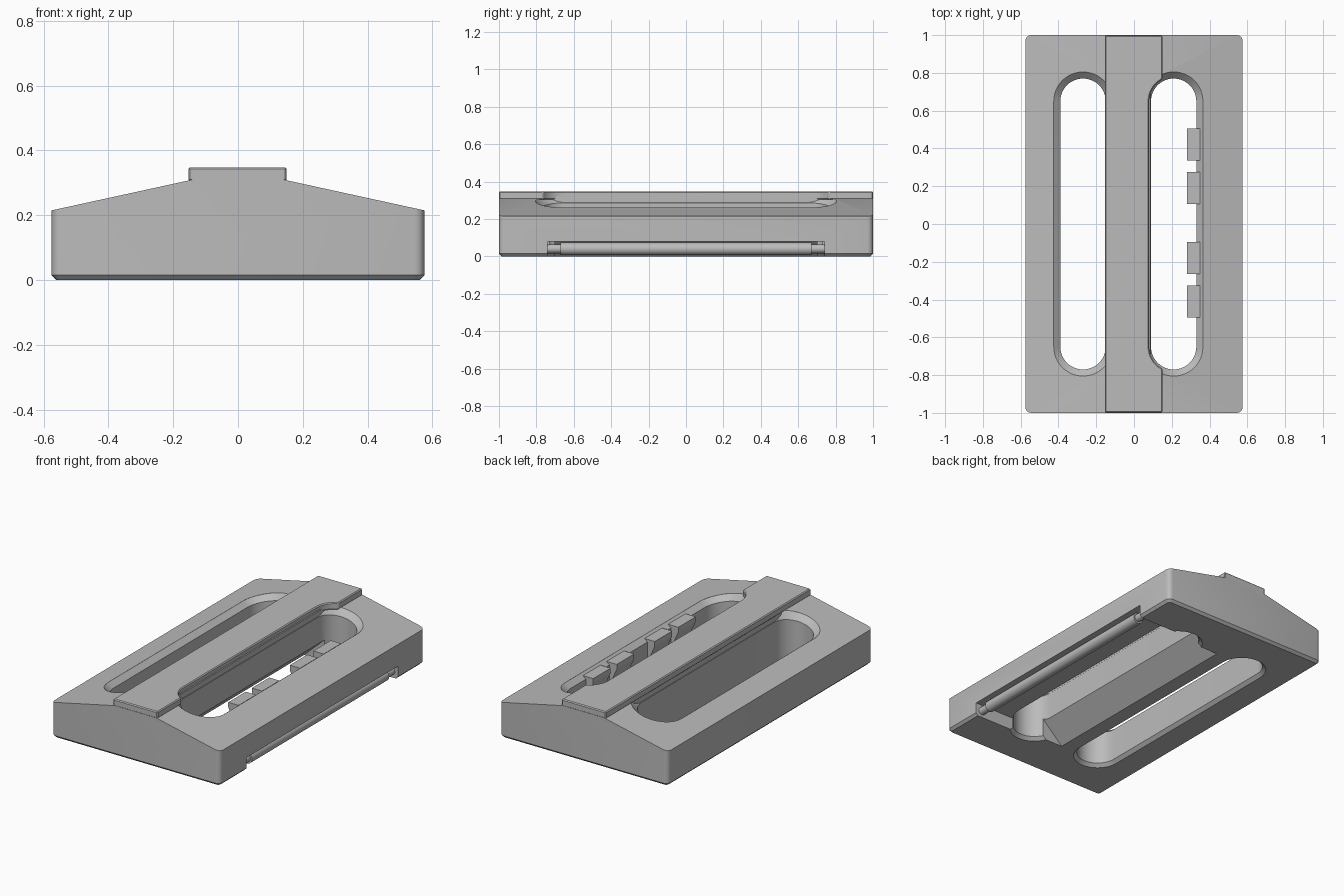
import bpy, bmesh, math

cube = bpy.data.objects.get("Cube")
if cube:
    bpy.data.objects.remove(cube, do_unlink=True)

grey = bpy.data.materials.new("plain_grey")
grey.use_nodes = True
colour = (0.5, 0.5, 0.5, 1)
grey.diffuse_color = colour
grey.node_tree.nodes["Principled BSDF"].inputs["Base Color"].default_value = colour

SLOPE = 0.22


def surface(x, side):
    """Height of the sloping top on one side."""
    return 0.31 - SLOPE * (side * x - 0.14)


def loft(name, rings):
    """Closed solid skinned through rings of matching points."""
    bm = bmesh.new()
    loops = [[bm.verts.new(p) for p in ring] for ring in rings]
    n = len(loops[0])
    for a, b in zip(loops, loops[1:]):
        for i in range(n):
            j = (i + 1) % n
            bm.faces.new((a[i], a[j], b[j], b[i]))
    bm.faces.new(loops[0][::-1])
    bm.faces.new(loops[-1])
    bmesh.ops.recalc_face_normals(bm, faces=bm.faces)
    mesh = bpy.data.meshes.new(name)
    bm.to_mesh(mesh)
    bm.free()
    obj = bpy.data.objects.new(name, mesh)
    bpy.context.collection.objects.link(obj)
    mesh.materials.append(grey)
    return obj


def prism(name, profile, y0, y1):
    """Extrude an x-z profile along y."""
    return loft(name, [[(x, y, z) for x, z in profile] for y in (y0, y1)])


def box(name, x0, x1, y, z0, z1):
    return prism(name, [(x0, z0), (x1, z0), (x1, z1), (x0, z1)], -y, y)


def stadium(cx, r, height, reach=0.65, steps=24):
    """Ring with two round ends; height is a function of x."""
    pts = []
    for start, cy in ((0, reach), (math.pi, -reach)):
        for i in range(steps + 1):
            a = start + math.pi * i / steps
            x = cx + r * math.cos(a)
            pts.append((x, cy + r * math.sin(a), height(x)))
    return pts


def apply_modifier(obj, mod):
    bpy.context.view_layer.objects.active = obj
    bpy.ops.object.modifier_apply(modifier=mod.name)


def cut(obj, cutter):
    mod = obj.modifiers.new("cut", "BOOLEAN")
    mod.operation = "DIFFERENCE"
    mod.solver = "EXACT"
    mod.object = cutter
    apply_modifier(obj, mod)
    bpy.data.objects.remove(cutter, do_unlink=True)


def bevel_edges(obj, rule, width, segments):
    bm = bmesh.new()
    bm.from_mesh(obj.data)
    edges = [e for e in bm.edges if rule(*[v.co for v in e.verts])]
    bmesh.ops.bevel(bm, geom=edges, offset=width, segments=segments,
                    profile=0.5, affect="EDGES")
    bm.to_mesh(obj.data)
    bm.free()


def smooth(obj):
    bpy.ops.object.select_all(action="DESELECT")
    obj.select_set(True)
    bpy.context.view_layer.objects.active = obj
    bpy.ops.object.shade_smooth_by_angle(angle=math.radians(25))


# Frame with sloping top, rounded corners and chamfered base
frame = prism("frame", [(-0.575, 0), (0.575, 0), (0.575, 0.215), (0.14, 0.31),
                        (-0.14, 0.31), (-0.575, 0.215)], -1, 1)
bevel_edges(frame, lambda a, b: abs(a.z - b.z) > 0.2 and abs(a.x - b.x) < 0.01, 0.03, 4)
bevel_edges(frame, lambda a, b: a.z < 0.001 and b.z < 0.001, 0.015, 1)

# Two long strap slots with chamfered rims
for side, cx in ((-1, -0.27), (1, 0.21)):
    cut(frame, loft("slot_cutter", [
        stadium(cx, 0.15, lambda x: -0.01),
        stadium(cx, 0.12, lambda x: 0.02),
        stadium(cx, 0.12, lambda x: surface(x, side) - 0.035),
        stadium(cx, 0.155, lambda x: surface(x, side)),
        stadium(cx, 0.155, lambda x: surface(x, side) + 0.1)]))

# Sloped relief under the centre bar and pocket under the left rail
cut(frame, prism("relief_cutter", [(-0.05, -0.01), (0.22, -0.01), (0.22, 0.13),
                                   (0.1, 0.13)], -0.7, 0.7))
cut(frame, box("pocket_cutter", 0.3, 0.7, 0.74, -0.1, 0.08))
smooth(frame)

# Centre bar, scooped along the left slot, with chamfered edges
bar = box("centre_bar", -0.153, 0.15, 0.999, 0.305, 0.348)
cut(bar, loft("scoop_cutter", [stadium(0.21, 0.13, lambda x, z=z: z)
                               for z in (0.2, 0.5)]))
bevel = bar.modifiers.new("chamfer", "BEVEL")
bevel.width = 0.013
bevel.segments = 1
bevel.limit_method = "ANGLE"
bevel.angle_limit = math.radians(60)
apply_modifier(bar, bevel)
smooth(bar)

# Web joining the centre bar to the frame between the slots
box("centre_web", -0.148, 0.088, 0.72, 0.24, 0.32)

# Gripping teeth on the outer wall of the left slot
for i, y in enumerate((-0.41, -0.18, 0.19, 0.42)):
    prism(f"tooth_{i + 1}", [(0.28, 0.25), (0.35, 0.25), (0.35, 0.12), (0.325, 0.12),
                             (0.28, 0.22)], y - 0.085, y + 0.085)


# Pin in the pocket, with a thinner neck at each end
def rod(name, radius, y0, y1):
    profile = [(0.53 + radius * math.cos(a * math.tau / 24),
                0.04 + radius * math.sin(a * math.tau / 24)) for a in range(24)]
    smooth(prism(name, profile, y0, y1))


rod("pin", 0.034, -0.67, 0.67)
for label, s in (("front", -1), ("back", 1)):
    rod(f"pin_neck_{label}", 0.024, s * 0.66, s * 0.75)
